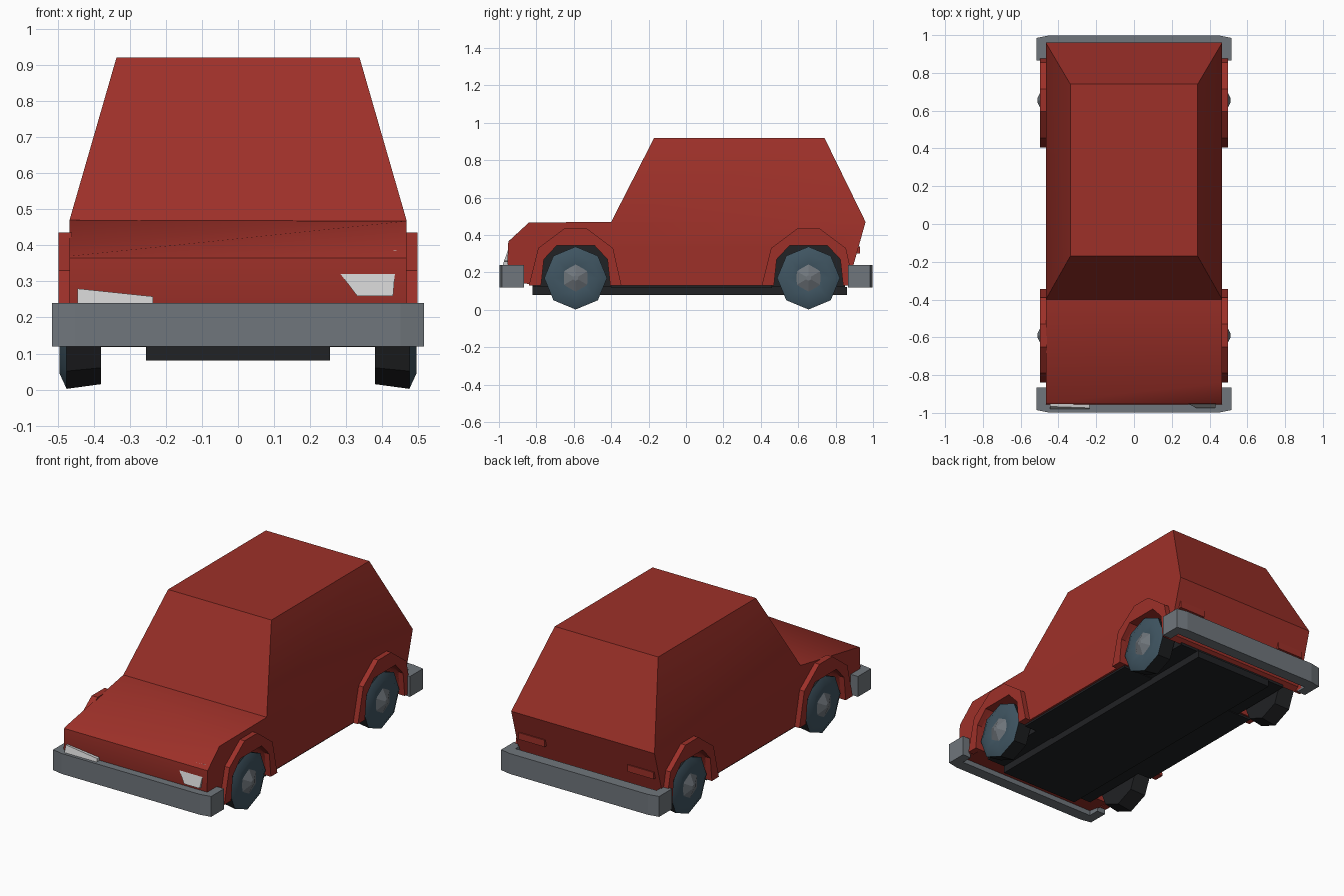
import bpy, bmesh
from math import sin, cos, tau, radians

if "Cube" in bpy.data.objects:
    bpy.data.objects.remove(bpy.data.objects["Cube"])


def material(name, rgb):
    m = bpy.data.materials.new(name)
    m.diffuse_color = (*rgb, 1)
    m.use_nodes = True
    m.node_tree.nodes["Principled BSDF"].inputs["Base Color"].default_value = m.diffuse_color
    return m


RED = material("red_paint", (0.34, 0.03, 0.022))
BLACK = material("black_rubber", (0.015, 0.016, 0.018))
STEEL = material("wheel_blue", (0.05, 0.09, 0.12))
GREY = material("bumper_grey", (0.16, 0.18, 0.2))
WHITE = material("lamp_white", (0.75, 0.75, 0.72))


def finish(bm, name, mat, smooth=0):
    bmesh.ops.recalc_face_normals(bm, faces=bm.faces)
    mesh = bpy.data.meshes.new(name)
    bm.to_mesh(mesh)
    bm.free()
    mesh.materials.append(mat)
    if smooth:
        mesh.shade_smooth()
        mesh.set_sharp_from_angle(angle=radians(smooth))
    ob = bpy.data.objects.new(name, mesh)
    bpy.context.collection.objects.link(ob)
    return ob


def loft(name, rings, mat, smooth=0):
    """Skin a list of equal-length point rings, capping both ends."""
    bm = bmesh.new()
    vs = [[bm.verts.new(p) for p in r] for r in rings]
    n = len(vs[0])
    for a, b in zip(vs, vs[1:]):
        for i in range(n):
            bm.faces.new((a[i], a[(i + 1) % n], b[(i + 1) % n], b[i]))
    bm.faces.new(vs[0])
    bm.faces.new(vs[-1])
    return finish(bm, name, mat, smooth)


def prism(name, profile, x0, x1, mat):
    return loft(name, [[(x, y, z) for y, z in profile] for x in (x0, x1)], mat)


def box(name, x0, x1, y0, y1, z0, z1, mat):
    return prism(name, [(y0, z0), (y1, z0), (y1, z1), (y0, z1)], x0, x1, mat)


AXLES = {"front": -0.59, "rear": 0.655}


def arch(y):
    return [(y - 0.185, 0.13), (y - 0.17, 0.27), (y - 0.1, 0.345),
            (y + 0.1, 0.345), (y + 0.17, 0.27), (y + 0.185, 0.13)]


# Body shell: side profile with wheel arches, deck left open under the cabin
profile = [(-0.4, 0.47), (-0.84, 0.467), (-0.95, 0.365), (-0.955, 0.25), (-0.93, 0.15)]
profile += arch(AXLES["front"]) + arch(AXLES["rear"])
profile += [(0.87, 0.15), (0.96, 0.47)]
bm = bmesh.new()
left, right = [[bm.verts.new((x, y, z)) for y, z in profile] for x in (-0.467, 0.467)]
# The bonnet slopes lower towards its left front corner
left[1].co = (-0.467, -0.945, 0.37)
for i in range(len(profile) - 1):
    bm.faces.new((left[i], left[i + 1], right[i + 1], right[i]))
bm.faces.new(left)
bm.faces.new(right)
# Cabin: tapers from the waistline to the roof
base = [left[0], right[0], right[-1], left[-1]]
roof = [bm.verts.new((x, y, 0.92)) for x, y in
        ((-0.337, -0.17), (0.337, -0.17), (0.337, 0.74), (-0.337, 0.74))]
for i in range(4):
    j = (i + 1) % 4
    bm.faces.new((base[i], base[j], roof[j], roof[i]))
bm.faces.new(roof)
finish(bm, "body_shell", RED, 40)

# Underbody
box("inner_wells", -0.37, 0.37, -0.82, 0.85, 0.122, 0.36, BLACK)
box("floor_pan", -0.255, 0.255, -0.82, 0.86, 0.08, 0.122, BLACK)
box("sill_floor", -0.455, 0.455, -0.4, 0.46, 0.118, 0.14, BLACK)


def ring(x, y, r, n=8):
    return [(x, y + r * sin(tau * i / n), 0.17 - r * cos(tau * i / n)) for i in range(n)]


for side, s in (("right", 1), ("left", -1)):
    for axle, y in AXLES.items():
        tag = f"{axle}_{side}"
        # Wheels
        loft("tyre_" + tag, [ring(s * 0.38, y, 0.155), ring(s * 0.475, y, 0.168)], BLACK)
        loft("wheel_disc_" + tag, [ring(s * 0.475, y, 0.168), ring(s * 0.495, y, 0.125),
                                   ring(s * 0.485, y, 0.07)], STEEL, 50)
        loft("hub_" + tag, [ring(s * 0.48, y, 0.085, 6), ring(s * 0.51, y, 0.015, 6)], GREY)
        # Flared wheel arch
        outer = [(y + 0.245, 0.13), (y + 0.2, 0.33), (y + 0.06, 0.435),
                 (y - 0.06, 0.435), (y - 0.2, 0.33), (y - 0.25, 0.13)]
        prism("wheel_arch_" + tag, arch(y) + outer, s * 0.46, s * 0.498, RED)
    # Tail lamps
    box("tail_lamp_" + side, s * 0.27, s * 0.44, 0.88, 0.93, 0.3, 0.34, RED)

# Headlamps: the left one is mostly hidden by the lower bonnet
LAMPS = {"right": [(0.25, 0.365), (0.32, 0.383), (0.44, 0.385), (0.43, 0.26), (0.33, 0.26)],
         "left": [(-0.445, 0.28), (-0.235, 0.258), (-0.235, 0.235), (-0.445, 0.235)]}
for side, lamp in LAMPS.items():
    loft("headlamp_" + side, [[(x, -0.9, z) for x, z in lamp],
                              [(x, -0.98 + 0.35 * (z - 0.24), z) for x, z in lamp]], WHITE)

# Wrap-around bumpers
for name, s in (("front_bumper", -1), ("rear_bumper", 1)):
    outline = [(-0.515, 0.865), (-0.515, 0.985), (-0.45, 0.998), (0.45, 0.998), (0.515, 0.985),
               (0.515, 0.865), (0.46, 0.865), (0.46, 0.93), (-0.46, 0.93), (-0.46, 0.865)]
    loft(name, [[(x, s * y, z) for x, y in outline] for z in (0.12, 0.24)], GREY)
